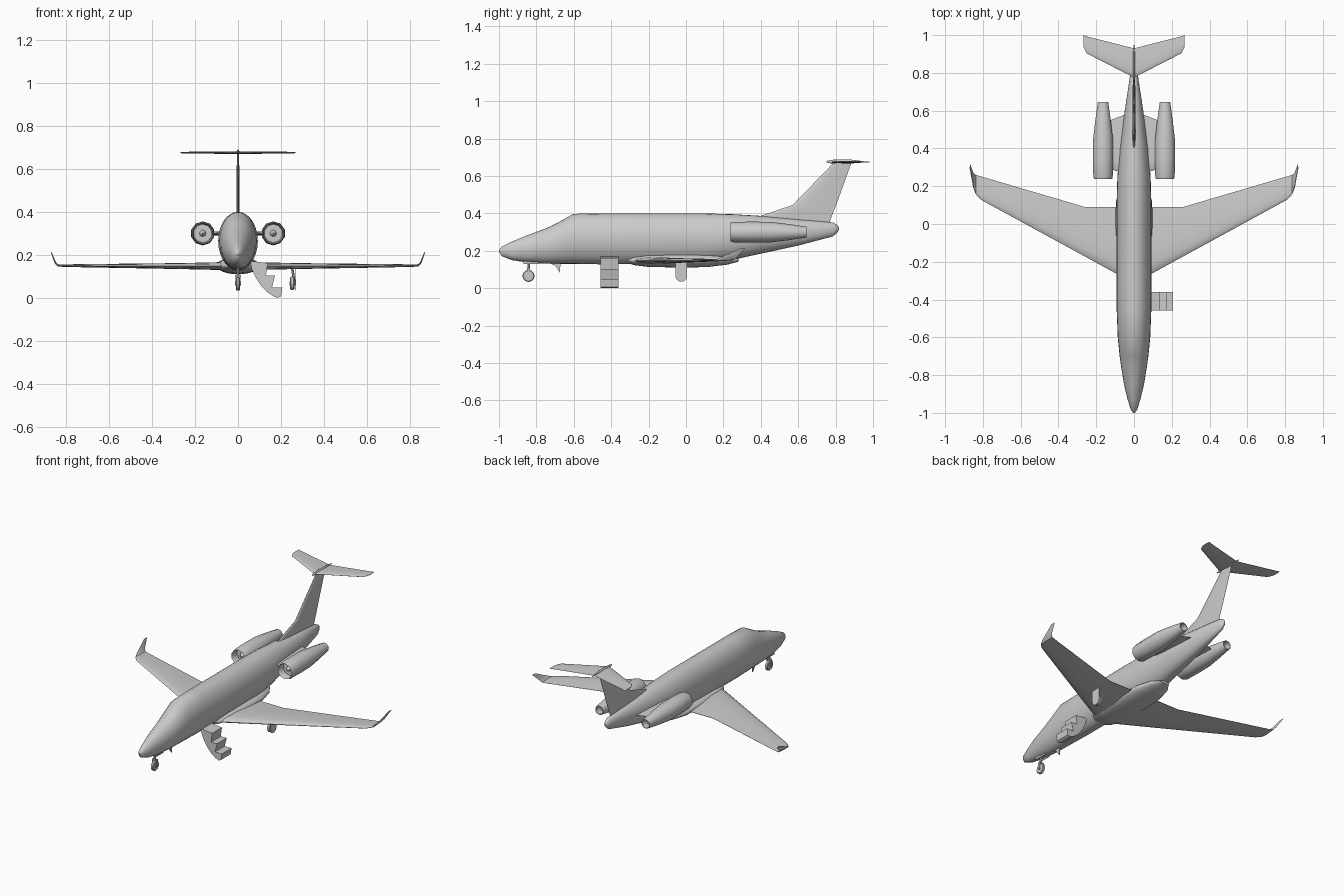
import bpy, bmesh
from math import pi, sin, cos, radians

if "Cube" in bpy.data.objects:
    bpy.data.objects.remove(bpy.data.objects["Cube"])


def finish(name, bm, angle=35):
    bmesh.ops.recalc_face_normals(bm, faces=bm.faces)
    mesh = bpy.data.meshes.new(name)
    bm.to_mesh(mesh)
    bm.free()
    ob = bpy.data.objects.new(name, mesh)
    bpy.context.collection.objects.link(ob)
    bpy.ops.object.select_all(action='DESELECT')
    ob.select_set(True)
    bpy.context.view_layer.objects.active = ob
    bpy.ops.object.shade_smooth_by_angle(angle=radians(angle))
    return ob


def loft(name, rings, angle=35):
    bm = bmesh.new()
    vs = [[bm.verts.new(p) for p in ring] for ring in rings]
    n = len(vs[0])
    for a, b in zip(vs, vs[1:]):
        for i in range(n):
            j = (i + 1) % n
            bm.faces.new((a[i], a[j], b[j], b[i]))
    bm.faces.new(vs[0])
    bm.faces.new(vs[-1])
    return finish(name, bm, angle)


def oval(x, y, z, rx, rz, n, phase=0):
    return [(x + rx * cos(2 * pi * i / n + phase), y,
             z + rz * sin(2 * pi * i / n + phase)) for i in range(n)]


# Airfoil outline: chord fraction, thickness factor
FOIL = [(0, 0), (.04, .55), (.15, .9), (.35, 1), (.65, .65), (1, .06),
        (1, -.06), (.65, -.65), (.35, -1), (.15, -.9), (.04, -.55)]


def foil(x, y0, y1, z, t, tilt=0):
    """Airfoil from y0 to y1, half thickness t, tilted about y in degrees."""
    a = radians(tilt)
    return [(x - t * k * sin(a), y0 + (y1 - y0) * u, z + t * k * cos(a)) for u, k in FOIL]


def both_sides(rows):
    """Half-span sections from the centre out -> full-span rings."""
    left = [foil(-x, a, b, z, t, -tilt) for x, a, b, z, t, tilt in reversed(rows) if x > 0]
    return left + [foil(*r) for r in rows]


def prism(name, pts, axis, lo, hi):
    """Extrude (y,z) outline along x, or (x,z) outline along y."""
    place = (lambda p, d: (d, *p)) if axis == 'x' else (lambda p, d: (p[0], d, p[1]))
    return loft(name, [[place(p, d) for p in pts] for d in (lo, hi)], 25)


def wheel(name, x, y, z, r, w):
    prof = [(-.5, .55), (-.5, .85), (-.3, 1), (.3, 1), (.5, .85), (.5, .55)]
    rings = [[(x + w * k, y + r * s * cos(2 * pi * i / 20), z + r * s * sin(2 * pi * i / 20))
              for i in range(20)] for k, s in prof]
    loft(name, rings)
    hub = [[(x + d, y + r * .3 * cos(pi * i / 6), z + r * .3 * sin(pi * i / 6))
            for i in range(12)] for d in (-w * .65, w * .65)]
    loft(name + "_hub", hub)


# Fuselage: y, bottom z, top z, half width
body = [(-1, .195, .205, .004), (-.985, .172, .222, .016), (-.93, .15, .25, .034),
        (-.85, .138, .283, .053), (-.75, .132, .32, .069), (-.7, .131, .343, .076),
        (-.6, .13, .398, .086), (-.45, .128, .4, .092), (.1, .13, .4, .092),
        (.25, .152, .396, .088), (.4, .185, .387, .075), (.6, .228, .368, .049),
        (.785, .277, .352, .021), (.81, .298, .338, .012), (.817, .312, .326, .004)]
loft("fuselage", [oval(0, y, (b + t) / 2, w, (t - b) / 2, 28) for y, b, t, w in body], 40)

# Belly fairing under the wing centre
belly = [(-.33, .03, .008), (-.28, .075, .026), (-.2, .096, .036), (0, .1, .04),
         (.12, .095, .036), (.22, .07, .024), (.28, .03, .008)]
loft("belly_fairing", [oval(0, y, .15, rx, rz, 24) for y, rx, rz in belly], 40)

# Wing with upturned winglets: x, leading y, trailing y, z, half thickness, tilt
loft("wing", both_sides([
    (0, -.315, .09, .148, .019, 0), (.09, -.265, .09, .148, .018, 0),
    (.26, -.172, .09, .148, .014, 0), (.81, .128, .252, .15, .006, 0),
    (.838, .158, .26, .152, .005, 25), (.85, .19, .27, .166, .004, 65),
    (.858, .235, .292, .187, .003, 70), (.868, .288, .318, .213, .002, 70)]))

# Swept fin with dorsal root
loft("tail_fin", [foil(0, a, b, z, t, 90) for a, b, z, t in [
    (.35, .765, .345, .008), (.4, .78, .387, .008),
    (.57, .803, .445, .008), (.795, .887, .677, .005)]])

# T-tail and its bullet fairing
loft("tailplane", both_sides([
    (0, .775, .93, .675, .006, 0), (.25, .903, .993, .675, .004, 0),
    (.262, .925, .998, .675, .003, 0), (.268, .94, 1.0, .675, .002, 0)]))
loft("tail_bullet", [oval(0, y, .677, r * .6, r, 12) for y, r in [
    (.75, .003), (.77, .009), (.82, .012), (.88, .011), (.95, .002)]])

# Engines, fan spinners and pylons
nacelle = [(.285, .043), (.245, .046), (.238, .05), (.25, .054), (.34, .056),
           (.45, .055), (.55, .043), (.645, .029), (.645, .025), (.6, .025)]
for s, side in ((-1, "left"), (1, "right")):
    loft(side + "_engine", [oval(s * .164, y, .3, r, r, 10, pi / 10) for y, r in nacelle], 40)
    loft(side + "_spinner", [oval(s * .164, y, .3, r, r, 10) for y, r in
                             [(.26, .002), (.27, .01), (.287, .016)]], 40)
    loft(side + "_pylon", [foil(s * .02, .26, .59, .3, .011), foil(s * .125, .29, .55, .3, .009)])

# Nose gear: wheel, strut, fork and bay doors
wheel("nose_wheel", 0, -.842, .066, .032, .018)
loft("nose_strut", [[(.007 * cos(pi * i / 5), -.842 + .007 * sin(pi * i / 5), z)
                     for i in range(10)] for z in (.1, .16)])
for s, side in ((-1, "left"), (1, "right")):
    prism(side + "_nose_fork", [(-.848, .06), (-.836, .06), (-.836, .106), (-.848, .106)],
          'x', s * .011, s * .015)
    prism(side + "_nose_door", [(-.87, .145), (-.78, .145), (-.78, .13), (-.87, .13)],
          'x', s * .016, s * .019)
prism("nose_fork_bridge", [(-.85, .1), (-.834, .1), (-.834, .107), (-.85, .107)], 'x', -.015, .015)

# Ventral blade aft of the nose gear
prism("belly_blade", [(-.75, .14), (-.7, .122), (-.675, .085), (-.67, .14)], 'x', -.003, .003)

# Main gear, lowered on the right side only
wheel("main_wheel", .252, -.025, .068, .031, .02)
loft("main_strut", [[(x + .006 * cos(pi * i / 5), -.025 + .006 * sin(pi * i / 5), z)
                     for i in range(10)] for x, z in ((.264, .06), (.25, .15))])
door = [(-.025 + .031 * cos(pi + pi * i / 10), .066 + .031 * sin(pi + pi * i / 10))
        for i in range(11)] + [(.006, .14), (-.056, .14)]
prism("main_gear_door", door, 'x', .266, .27)

# Folding entry stairs with a curved underside
stairs = [(.055, .172), (.064, .135), (.082, .095), (.105, .06), (.132, .03), (.162, .009),
          (.185, 0), (.2, .008), (.206, .048), (.158, .048), (.172, .104), (.13, .104),
          (.138, .162)]
prism("entry_stairs", stairs, 'y', -.458, -.36)
